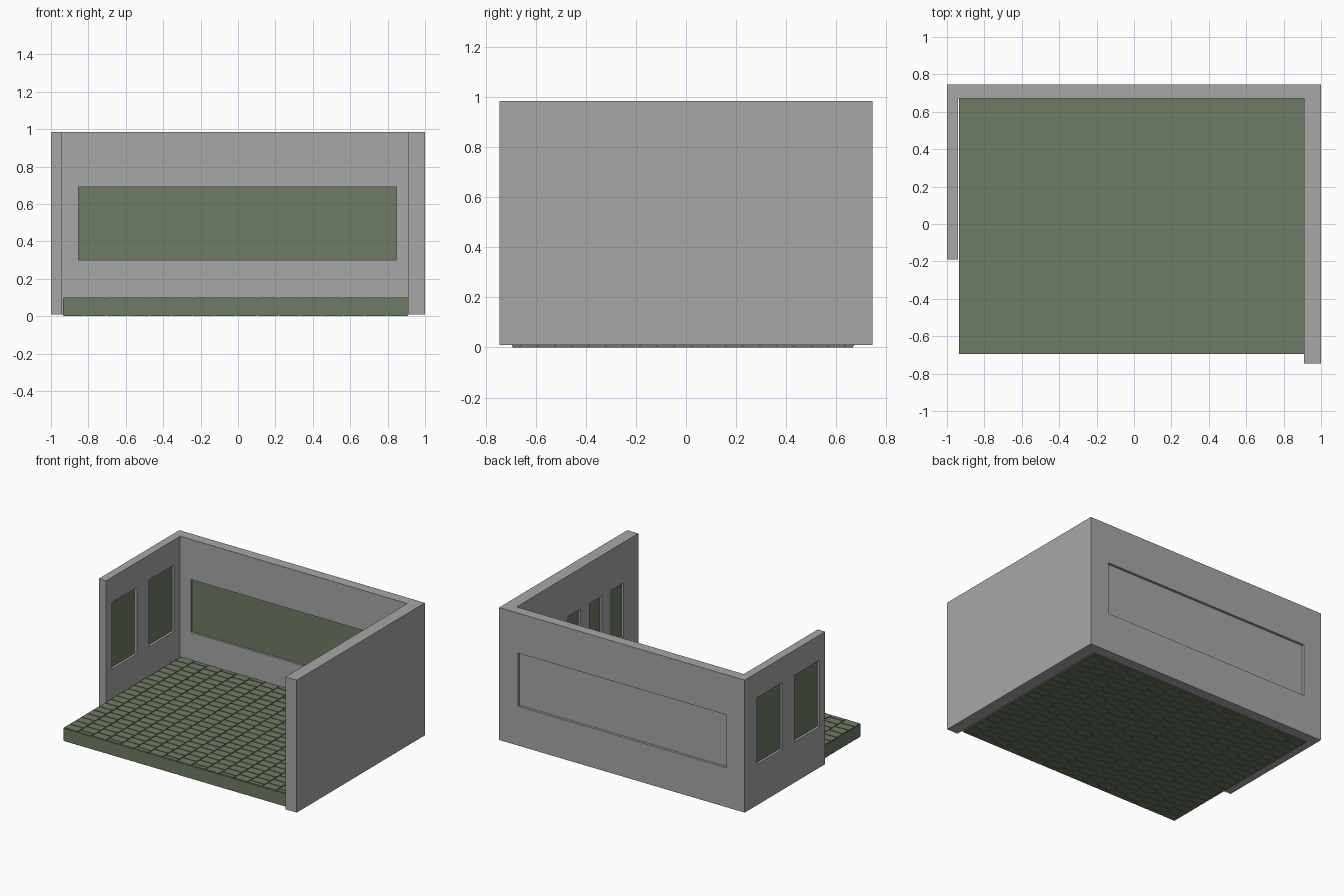
import bpy
import bmesh

cube = bpy.data.objects.get("Cube")
if cube:
    bpy.data.objects.remove(cube, do_unlink=True)


def make_material(name, colour):
    mat = bpy.data.materials.new(name)
    mat.use_nodes = True
    mat.diffuse_color = colour
    mat.node_tree.nodes["Principled BSDF"].inputs["Base Color"].default_value = colour
    return mat


GREY = make_material("plaster grey", (0.39, 0.39, 0.39, 1))
GREEN = make_material("moss green", (0.157, 0.2, 0.125, 1))


def add_box(bm, x, y, z):
    """Add a box given its (min, max) range on each axis."""
    verts = bmesh.ops.create_cube(bm, size=1)["verts"]
    for v in verts:
        for axis, (low, high) in enumerate((x, y, z)):
            v.co[axis] = low if v.co[axis] < 0 else high


def finish(bm, name, mat):
    bmesh.ops.recalc_face_normals(bm, faces=bm.faces)
    mesh = bpy.data.meshes.new(name)
    bm.to_mesh(mesh)
    bm.free()
    mesh.materials.append(mat)
    obj = bpy.data.objects.new(name, mesh)
    bpy.context.collection.objects.link(obj)
    return obj


def boxes(name, mat, ranges):
    bm = bmesh.new()
    for r in ranges:
        add_box(bm, *r)
    return finish(bm, name, mat)


# Main dimensions
WALL_Z = (0.01, 0.985)
BACK, INNER_BACK = 0.745, 0.67
INNER_RIGHT, INNER_LEFT = -0.94, 0.91
DEPTH = 0.018

# Walls: one U-shaped plan pulled up to full height
plan = [(-1, BACK), (-1, -0.19), (INNER_RIGHT, -0.19), (INNER_RIGHT, INNER_BACK),
        (INNER_LEFT, INNER_BACK), (INNER_LEFT, -BACK), (1, -BACK), (1, BACK)]
bm = bmesh.new()
base = bm.faces.new([bm.verts.new((x, y, WALL_Z[0])) for x, y in plan])
top = bmesh.ops.extrude_face_region(bm, geom=[base])["geom"]
for v in top:
    if isinstance(v, bmesh.types.BMVert):
        v.co.z = WALL_Z[1]
walls = finish(bm, "walls", GREY)

# Window openings
short_windows = [((y, y + 0.29), (0.31, 0.80)) for y in (-0.125, 0.31)]
long_windows = [((y - 0.07, y + 0.07), (0.29, 0.685))
                for y in (-0.5, -0.25, 0, 0.25, 0.5)]
back_x, back_z = (-0.853, 0.847), (0.30, 0.69)

# Recesses: through the short wall, inside the long wall, both sides of the back
cuts = [((-1.1, -0.9), y, z) for y, z in short_windows]
cuts += [((0.8, INNER_LEFT + DEPTH), y, z) for y, z in long_windows]
cuts += [(back_x, (0.6, INNER_BACK + DEPTH), back_z),
         (back_x, (BACK - DEPTH, 0.8), back_z)]
cutter = boxes("window_cutter", GREY, cuts)
cutter.hide_render = True
mod = walls.modifiers.new("windows", "BOOLEAN")
mod.operation = "DIFFERENCE"
mod.solver = "EXACT"
mod.object = cutter
bpy.context.view_layer.objects.active = walls
bpy.ops.object.modifier_apply(modifier=mod.name)
bpy.data.objects.remove(cutter, do_unlink=True)

# Window panes
boxes("short_wall_panes", GREEN,
      [((-1 + DEPTH, INNER_RIGHT - DEPTH), y, z) for y, z in short_windows])
pane_x = INNER_LEFT + DEPTH
boxes("long_wall_panes", GREEN,
      [((pane_x - 0.003, pane_x), y, z) for y, z in long_windows])
pane_y = INNER_BACK + DEPTH
boxes("back_wall_pane", GREEN, [(back_x, (pane_y - 0.003, pane_y), back_z)])

# Floor slab
FX, FY = (-0.935, INNER_LEFT), (-0.695, INNER_BACK)
boxes("floor_slab", GREEN, [(FX, FY, (0.005, 0.094))])

# Staggered paving on both faces of the slab
COLS, ROWS, GAP = 16, 20, 0.003
col_w, row_h = (FX[1] - FX[0]) / COLS, (FY[1] - FY[0]) / ROWS


def paving(z):
    tiles = []
    for c in range(COLS):
        x = FX[0] + c * col_w
        shift = row_h / 2 * (c % 2)
        for r in range(ROWS + c % 2):
            low = max(FY[0], FY[0] + r * row_h - shift)
            high = min(FY[1], FY[0] + (r + 1) * row_h - shift)
            tiles.append(((x + GAP, x + col_w - GAP), (low + GAP, high - GAP), z))
    return tiles


boxes("floor_tiles", GREEN, paving((0.093, 0.1)))
boxes("underside_tiles", GREEN, paving((0, 0.006)))
